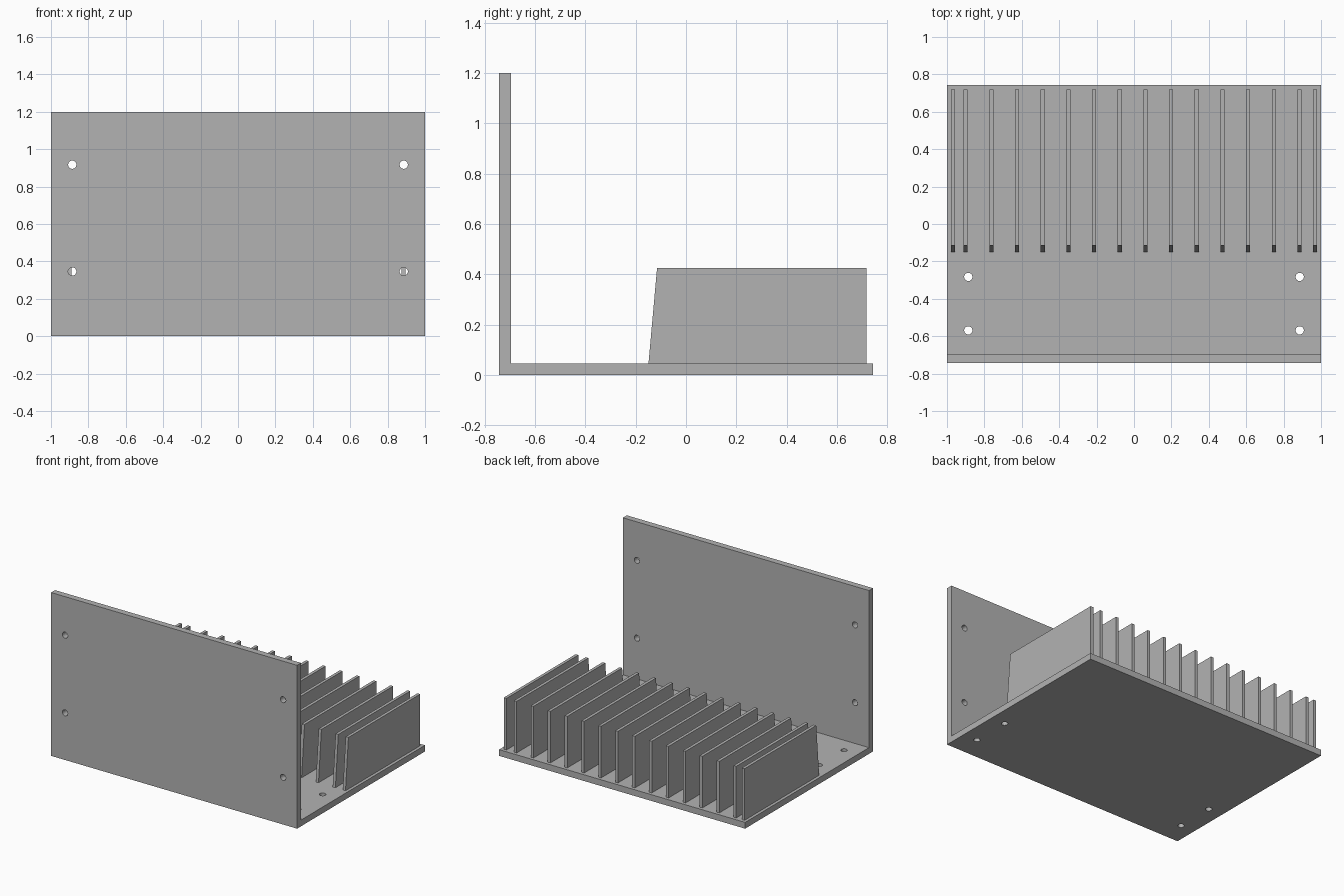
import bpy, bmesh, math
from mathutils import Vector

if "Cube" in bpy.data.objects:
    bpy.data.objects.remove(bpy.data.objects["Cube"])

grey = bpy.data.materials.new("aluminium grey")
grey.use_nodes = True
colour = (0.45, 0.45, 0.45, 1)
grey.diffuse_color = colour
grey.node_tree.nodes["Principled BSDF"].inputs["Base Color"].default_value = colour

DEPTH = 0.742      # half depth of the base
THICK = 0.046      # plate thickness
HEIGHT = 1.2


def extrude_profile(name, profile, x0, x1):
    """Solid made from a (y, z) outline swept from x0 to x1."""
    bm = bmesh.new()
    face = bm.faces.new([bm.verts.new((x0, y, z)) for y, z in profile])
    swept = bmesh.ops.extrude_face_region(bm, geom=[face])
    bmesh.ops.translate(bm, vec=(x1 - x0, 0, 0),
                        verts=[v for v in swept["geom"] if isinstance(v, bmesh.types.BMVert)])
    bmesh.ops.recalc_face_normals(bm, faces=bm.faces)
    mesh = bpy.data.meshes.new(name)
    bm.to_mesh(mesh)
    bm.free()
    mesh.materials.append(grey)
    obj = bpy.data.objects.new(name, mesh)
    bpy.context.collection.objects.link(obj)
    return obj


# L-shaped bracket: base plate and upright front plate in one piece
bracket = extrude_profile("bracket", [
    (-DEPTH, 0), (DEPTH, 0), (DEPTH, THICK),
    (-DEPTH + THICK, THICK), (-DEPTH + THICK, HEIGHT), (-DEPTH, HEIGHT)], -1, 1)


# Screw holes: two pairs through each plate
def drill(centre, rotation):
    bpy.ops.mesh.primitive_cylinder_add(vertices=32, radius=0.022, depth=0.2,
                                        location=centre, rotation=rotation)
    cutter = bpy.context.object
    cutter.name = "hole_cutter"
    cutter.data.materials.append(grey)
    cutter.hide_render = True
    mod = bracket.modifiers.new("hole", "BOOLEAN")
    mod.object = cutter
    mod.solver = "EXACT"
    return cutter


cutters = []
for x in (-0.886, 0.886):
    for z in (0.346, 0.917):
        cutters.append(drill((x, -DEPTH + THICK / 2, z), (math.pi / 2, 0, 0)))
    for y in (-0.283, -0.569):
        cutters.append(drill((x, y, THICK / 2), (0, 0, 0)))

bpy.ops.object.select_all(action="DESELECT")
bracket.select_set(True)
bpy.context.view_layer.objects.active = bracket
for mod in list(bracket.modifiers):
    bpy.ops.object.modifier_apply(modifier=mod.name)
for cutter in cutters:
    bpy.data.objects.remove(cutter)
bpy.ops.object.shade_smooth_by_angle(angle=math.radians(30))

# Cooling fins: an evenly spaced row plus one extra near each side
fin_profile = [(-0.149, THICK), (0.718, THICK), (0.718, 0.425), (-0.115, 0.425)]
fin_centres = [-0.967] + [-0.9 + 0.1373 * i for i in range(14)] + [0.967]
for i, x in enumerate(fin_centres):
    extrude_profile(f"fin_{i + 1}", fin_profile, x - 0.011, x + 0.011)
